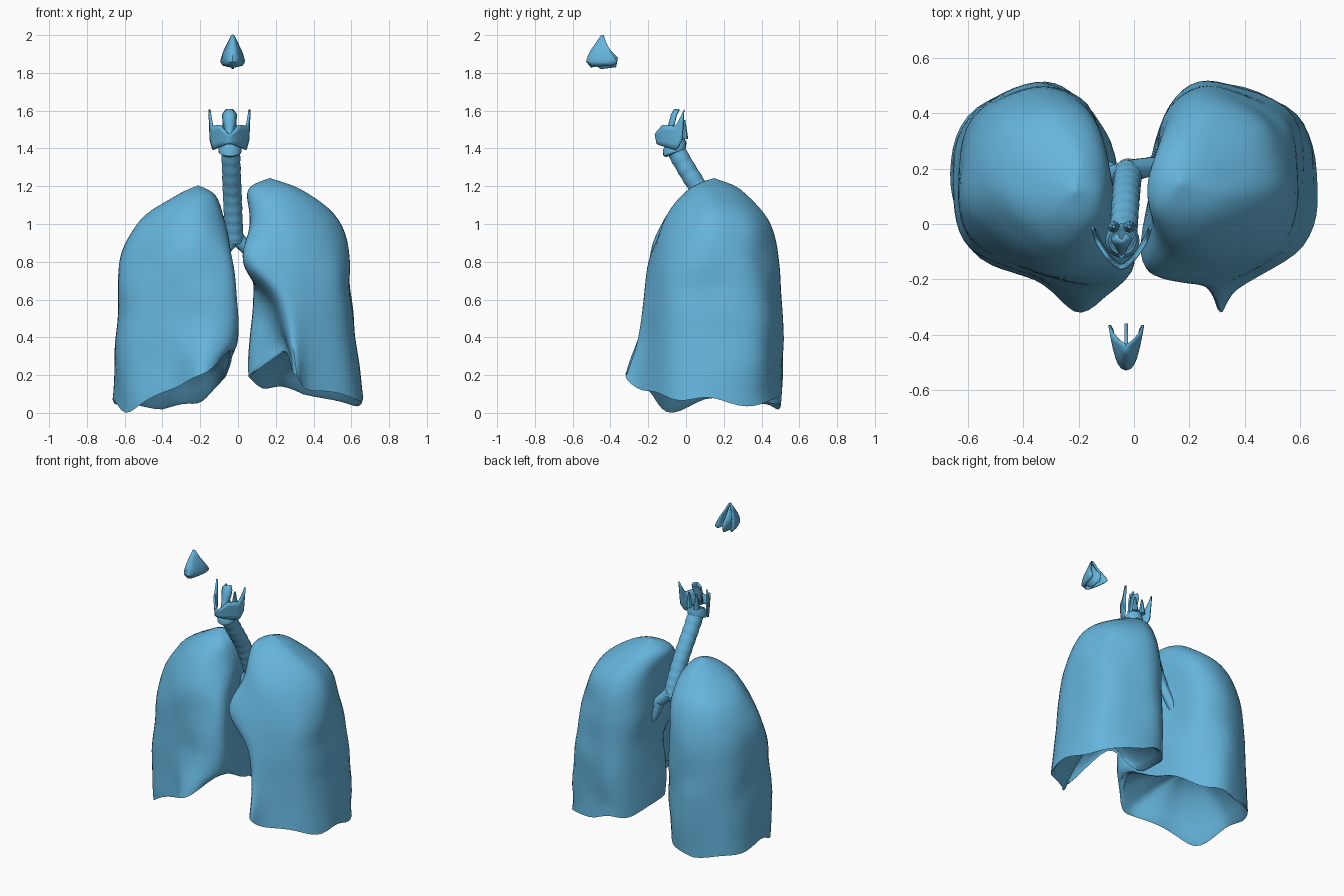
import bpy, bmesh, math
from mathutils import Vector, noise

if "Cube" in bpy.data.objects:
    bpy.data.objects.remove(bpy.data.objects["Cube"])

blue = bpy.data.materials.new("soft_blue")
blue.diffuse_color = (.13, .46, .72, 1)
blue.use_nodes = True
blue.node_tree.nodes["Principled BSDF"].inputs["Base Color"].default_value = blue.diffuse_color


def finish(name, bm, angle=40, thickness=0):
    bmesh.ops.remove_doubles(bm, verts=bm.verts, dist=1e-4)
    bmesh.ops.recalc_face_normals(bm, faces=bm.faces)
    mesh = bpy.data.meshes.new(name)
    bm.to_mesh(mesh)
    bm.free()
    mesh.materials.append(blue)
    ob = bpy.data.objects.new(name, mesh)
    bpy.context.collection.objects.link(ob)
    bpy.ops.object.select_all(action='DESELECT')
    ob.select_set(True)
    bpy.context.view_layer.objects.active = ob
    bpy.ops.object.shade_smooth_by_angle(angle=math.radians(angle))
    if thickness:
        mod = ob.modifiers.new("thickness", 'SOLIDIFY')
        mod.thickness = thickness
        mod.offset = 0
    return ob


def skin(rows, closed=True, caps=False):
    """Bridge rows of points with quads."""
    bm = bmesh.new()
    vs = [[bm.verts.new(p) for p in row] for row in rows]
    n = len(rows[0])
    for a, b in zip(vs, vs[1:]):
        for i in range(n if closed else n - 1):
            j = (i + 1) % n
            bm.faces.new((a[i], a[j], b[j], b[i]))
    if caps:
        bm.faces.new(vs[0])
        bm.faces.new(vs[-1])
    return bm


def spline(pts, steps, closed):
    """Catmull-Rom interpolation through points."""
    n, out = len(pts), []
    get = (lambda i: pts[i % n]) if closed else (lambda i: pts[max(0, min(n - 1, i))])
    for i in range(n if closed else n - 1):
        a, b, c, d = (get(i + k) for k in (-1, 0, 1, 2))
        for s in range(steps):
            t = s / steps
            out.append(0.5 * (2 * b + (c - a) * t + (2 * a - 5 * b + 4 * c - d) * t * t
                              + (3 * b - a - 3 * c + d) * t ** 3))
    if not closed:
        out.append(pts[-1])
    return out


def lung(name, apex, levels, rim_z, dome):
    # each level: back, back-inner, inner, front-inner, front, two front-outer, outer, back-outer
    rings = [[Vector(apex)] * 9]
    for z, pts in levels:
        rings.append([Vector((x, y, z)) for x, y in pts])
    for p, z in zip(rings[-1], rim_z):
        p.z = z
    columns = [spline([r[i] for r in rings], 6, False) for i in range(9)]
    rows = [spline(list(r), 6, True) for r in zip(*columns)]
    for row in rows[1:]:
        for p in row:
            k = noise.noise(p * 5) * 0.012
            p.x += k
            p.y += k
    rim = rows[-1]
    for i, p in enumerate(rim):          # gently wavy lower edge
        p.z += 0.01 * math.sin(i * .8)
    # hollow underside with a rounded lip
    centre = sum(rim, Vector()) / len(rim)
    for t in (0.05, 0.12, 0.3, 0.5, 0.75, 1.0):
        row = []
        for p in rim:
            q = p.lerp(centre, t)
            q.z = p.z + (dome - p.z) * (1 - (1 - t) ** 2) - (.012 if t == .05 else 0)
            row.append(q)
        rows.append(row)
    finish(name, skin(rows), 45)


# Lungs
lung("lung_viewer_left", (-.21, .12, 1.205), [
    (1.15, [(-.22, .25), (-.16, .21), (-.12, .12), (-.14, .03), (-.2, -.01), (-.26, 0), (-.31, .04), (-.33, .11), (-.3, .2)]),
    (1.02, [(-.3, .41), (-.16, .36), (-.09, .2), (-.08, 0), (-.18, -.11), (-.31, -.1), (-.45, 0), (-.52, .14), (-.46, .33)]),
    (.82, [(-.35, .48), (-.17, .42), (-.1, .2), (-.03, -.09), (-.14, -.18), (-.33, -.17), (-.54, -.05), (-.62, .13), (-.55, .37)]),
    (.58, [(-.36, .5), (-.17, .43), (-.1, .2), (0, -.13), (-.14, -.22), (-.34, -.18), (-.58, -.07), (-.64, .13), (-.58, .38)]),
    (.38, [(-.36, .51), (-.17, .43), (-.06, .2), (-.01, -.15), (-.15, -.26), (-.35, -.19), (-.59, -.08), (-.645, .13), (-.59, .38)]),
    (.1, [(-.36, .5), (-.19, .43), (-.07, .2), (-.04, -.14), (-.19, -.32), (-.36, -.2), (-.57, -.1), (-.665, .14), (-.6, .39)]),
], (.03, .07, .19, .33, .2, .13, .01, .07, .04), .36)

lung("lung_viewer_right", (.17, .15, 1.243), [
    (1.18, [(.18, .29), (.1, .25), (.06, .16), (.08, .05), (.15, .01), (.24, .02), (.31, .06), (.34, .13), (.29, .23)]),
    (1.02, [(.28, .44), (.13, .37), (.07, .2), (.07, -.02), (.15, -.11), (.3, -.1), (.46, 0), (.53, .14), (.46, .33)]),
    (.8, [(.3, .49), (.13, .42), (.07, .2), (.03, -.11), (.12, -.19), (.32, -.17), (.53, -.06), (.59, .13), (.54, .36)]),
    (.61, [(.3, .5), (.13, .42), (.08, .16), (.15, -.02), (.22, -.21), (.36, -.19), (.55, -.08), (.6, .13), (.56, .38)]),
    (.4, [(.3, .515), (.13, .43), (.07, .13), (.23, .03), (.27, -.24), (.38, -.2), (.57, -.08), (.62, .13), (.58, .39)]),
    (.1, [(.3, .51), (.13, .43), (.06, .15), (.24, .03), (.3, -.31), (.38, -.23), (.61, -.08), (.665, .15), (.59, .4)]),
], (.12, .14, .2, .32, .2, .13, .08, .07, .04), .36)


def tube(name, path, radii, ripple=0.0, steps=8):
    pts = spline([Vector(p) for p in path], steps, False)
    rows, n = [], 16
    for i, p in enumerate(pts):
        d = (pts[min(i + 1, len(pts) - 1)] - pts[max(i - 1, 0)]).normalized()
        u = d.cross(Vector((.2, 1, .1))).normalized()
        v = d.cross(u)
        f = i / (len(pts) - 1)
        r = radii[0] + (radii[1] - radii[0]) * f + ripple * math.sin(i * 1.57)
        rows.append([p + r * (u * math.cos(a) + v * math.sin(a))
                     for a in (2 * math.pi * k / n for k in range(n))])
    finish(name, skin(rows, caps=True), 50)


# Windpipe and its branches
tube("windpipe", [(-.04, -.06, 1.4), (-.035, .01, 1.28), (-.03, .09, 1.15), (-.025, .15, 1.02), (-.02, .19, .91)],
     (.05, .05), .0015, 10)
for side, branches in {"left": [[(-.02, .19, .94), (-.07, .18, .87), (-.16, .17, .78)],
                                [(-.06, .18, .88), (-.1, .2, .78), (-.16, .22, .65)]],
                       "right": [[(-.02, .19, .94), (.05, .205, .87), (.16, .22, .78)],
                                 [(.05, .21, .86), (.09, .22, .76), (.16, .24, .65)]]}.items():
    for k, path in enumerate(branches):
        tube(f"bronchus_{side}_{k}", path, (.043 - .012 * k, .027))

# Ring cartilage under the voice box
ring = []
for r, z in ((.047, 1.375), (.06, 1.38), (.062, 1.41), (.05, 1.44), (.042, 1.44), (.042, 1.375)):
    ring.append([Vector((-.042 + r * math.cos(a), -.06 + r * math.sin(a), z + .02 * math.sin(a)))
                 for a in (2 * math.pi * k / 24 for k in range(24))])
finish("ring_cartilage", skin(ring + ring[:1]), 40)

# Shield cartilage with upper and lower horns
cols = []
for i in range(-20, 21):
    u = i / 20
    w = abs(u)
    horn = max(0, (w - .82) / .18)
    top = 1.475 + .05 * min(1, w * 2.5) - .02 * max(0, w - .5) + .09 * horn ** 1.3
    low = 1.425 - .04 * w + .06 * horn
    x = -.045 + .1 * math.copysign(w ** .8, u)
    y = -.15 + .13 * w ** 1.3
    cols.append([Vector((x + .006 * u * t, y - .01 * t + .02 * horn * t, low + (top - low) * t))
                 for t in (0, .25, .5, .75, 1)])
finish("shield_cartilage", skin(cols, closed=False), 40, .012)

# Leaf-shaped lid over the airway
leaf = []
for w, y, z in ((.01, -.12, 1.45), (.022, -.1, 1.49), (.034, -.085, 1.54), (.036, -.075, 1.58), (.016, -.06, 1.605)):
    leaf.append([Vector((-.045 + w * s, y + .025 * s * s, z)) for s in (-1, -.5, 0, .5, 1)])
finish("airway_lid", skin(leaf, closed=False), 50, .01)

# Small paired cartilages at the back of the voice box
for s in (-1, 1):
    bm = bmesh.new()
    bmesh.ops.create_cone(bm, cap_ends=True, segments=8, radius1=.022, radius2=.006, depth=.1)
    bmesh.ops.translate(bm, verts=bm.verts, vec=(-.045 + .028 * s, -.01, 1.5))
    finish(f"back_cartilage_{'left' if s < 0 else 'right'}", bm)

# Nose cartilage: arched shell of two wings, open at the back
shell = []
for z, w, front, back, drop in ((2.0, .004, -.445, -.435, 0), (1.96, .026, -.472, -.42, .005),
                                (1.92, .048, -.5, -.395, .01), (1.885, .06, -.518, -.37, .015),
                                (1.86, .06, -.525, -.365, .005), (1.83, .05, -.5, -.38, -.01)):
    row = []
    for k in range(13):
        u = k / 6 - 1
        row.append(Vector((-.028 + math.copysign(w * abs(u) ** .75, u),
                           front + (back - front) * abs(u) ** 1.9, z - drop * abs(u))))
    shell.append(row)
finish("nose_wings", skin(shell, closed=False), 35, .008)

# Nose partition plate
bm = bmesh.new()
outline = [(-.44, 1.985), (-.5, 1.91), (-.515, 1.86), (-.45, 1.82), (-.37, 1.83), (-.36, 1.88), (-.4, 1.92)]
bm.faces.new([bm.verts.new((-.028, y, z)) for y, z in outline])
finish("nose_partition", bm, 30, .012)
